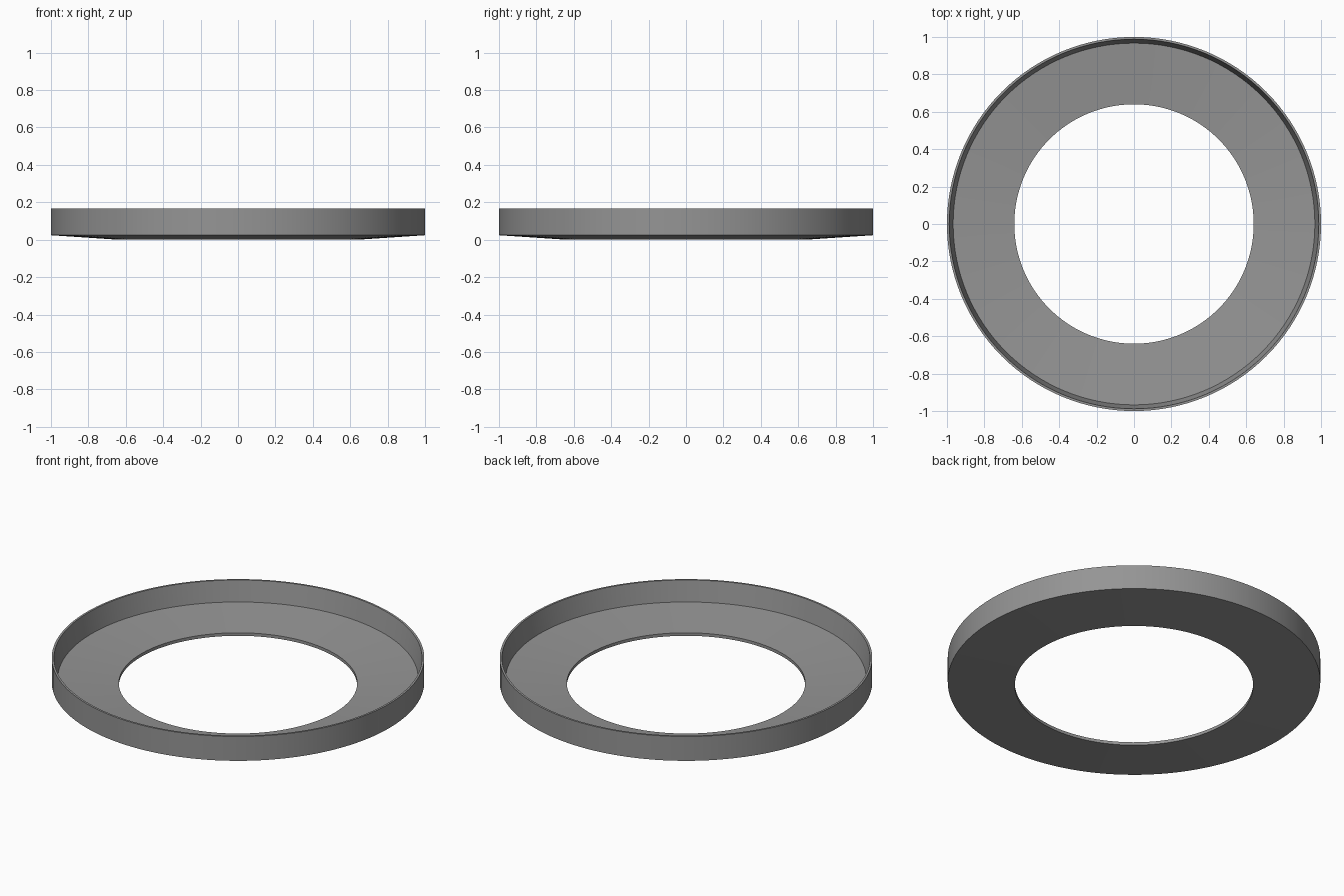
import bpy, bmesh, math
from mathutils import Vector

if "Cube" in bpy.data.objects:
    bpy.data.objects.remove(bpy.data.objects["Cube"])

# Ring cross-section (radius, height): shallow dished plate with a thin raised rim
profile = [(0.64, 0.0), (1.0, 0.024), (1.0, 0.168),
           (0.988, 0.168), (0.967, 0.048), (0.64, 0.018)]

bm = bmesh.new()
verts = [bm.verts.new((r, 0, z)) for r, z in profile]
edges = [bm.edges.new((verts[i], verts[(i + 1) % len(verts)])) for i in range(len(verts))]
bmesh.ops.spin(bm, geom=verts + edges, cent=Vector(), axis=Vector((0, 0, 1)),
               angle=math.tau, steps=128, use_merge=False)
bmesh.ops.remove_doubles(bm, verts=bm.verts[:], dist=0.0005)
bmesh.ops.recalc_face_normals(bm, faces=bm.faces[:])

# Rimmed ring
mesh = bpy.data.meshes.new("rimmed_ring")
bm.to_mesh(mesh)
bm.free()
ring = bpy.data.objects.new("rimmed_ring", mesh)
bpy.context.collection.objects.link(ring)
bpy.context.view_layer.objects.active = ring
ring.select_set(True)
bpy.ops.object.shade_smooth_by_angle(angle=math.radians(30))

# Dark grey finish
grey = bpy.data.materials.new("dark_grey")
grey.diffuse_color = (0.3, 0.3, 0.3, 1)
grey.use_nodes = True
grey.node_tree.nodes["Principled BSDF"].inputs["Base Color"].default_value = grey.diffuse_color
mesh.materials.append(grey)
